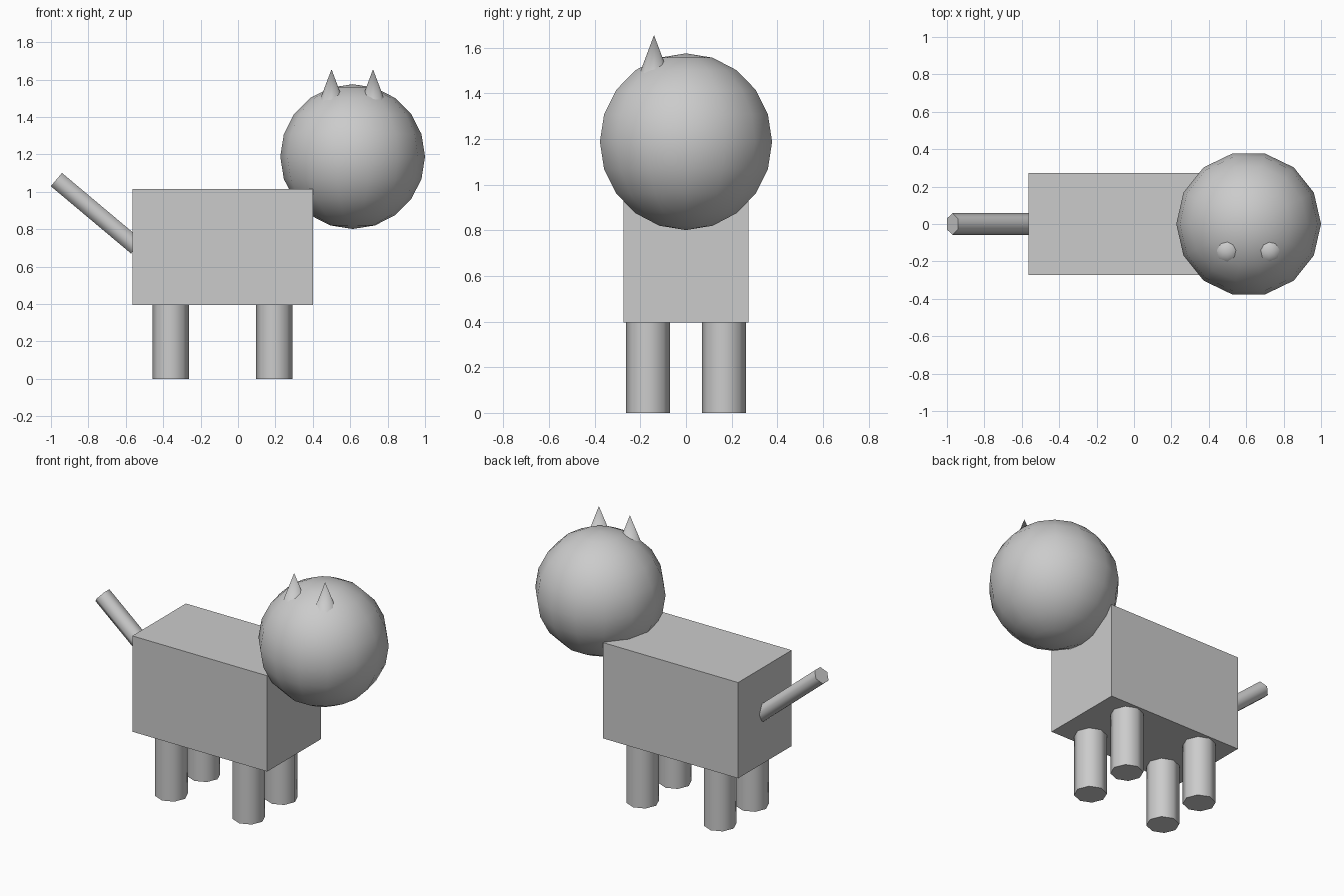
import bpy
from math import radians, sin, cos

if "Cube" in bpy.data.objects:
    bpy.data.objects.remove(bpy.data.objects["Cube"])


def finish(name, smooth=True):
    ob = bpy.context.object
    ob.name = name
    if smooth:
        bpy.ops.object.shade_smooth_by_angle(angle=radians(65))
    return ob


# Box body
bpy.ops.mesh.primitive_cube_add(size=1, location=(-0.082, 0, 0.705))
body = finish("body", smooth=False)
body.scale = (0.966, 0.548, 0.62)

# Round head, with vertices on the x axis
bpy.ops.mesh.primitive_uv_sphere_add(segments=14, ring_count=10, radius=0.387,
                                     location=(0.613, 0, 1.188),
                                     rotation=(0, 0, radians(90)))
finish("head")

# Ears
for side, x in (("left", 0.50), ("right", 0.722)):
    bpy.ops.mesh.primitive_cone_add(vertices=8, radius1=0.094, radius2=0,
                                    depth=0.25, location=(x, -0.14, 1.53))
    finish(side + "_ear")

# Four legs
for end, x in (("back", -0.36), ("front", 0.194)):
    for side, y in (("left", -0.166), ("right", 0.166)):
        bpy.ops.mesh.primitive_cylinder_add(vertices=8, radius=0.097, depth=0.40,
                                            location=(x, y, 0.20))
        finish(f"{end}_{side}_leg")

# Raised tail, running from its tip down into the body
length, a = 0.56, radians(40)
tip = (-0.971, 0, 1.065)
bpy.ops.mesh.primitive_cylinder_add(
    vertices=6, radius=0.0575, depth=length,
    location=(tip[0] + cos(a) * length / 2, 0, tip[2] - sin(a) * length / 2),
    rotation=(0, radians(-50), 0))
tail = finish("tail")
tail.scale = (0.93, 1, 1)
